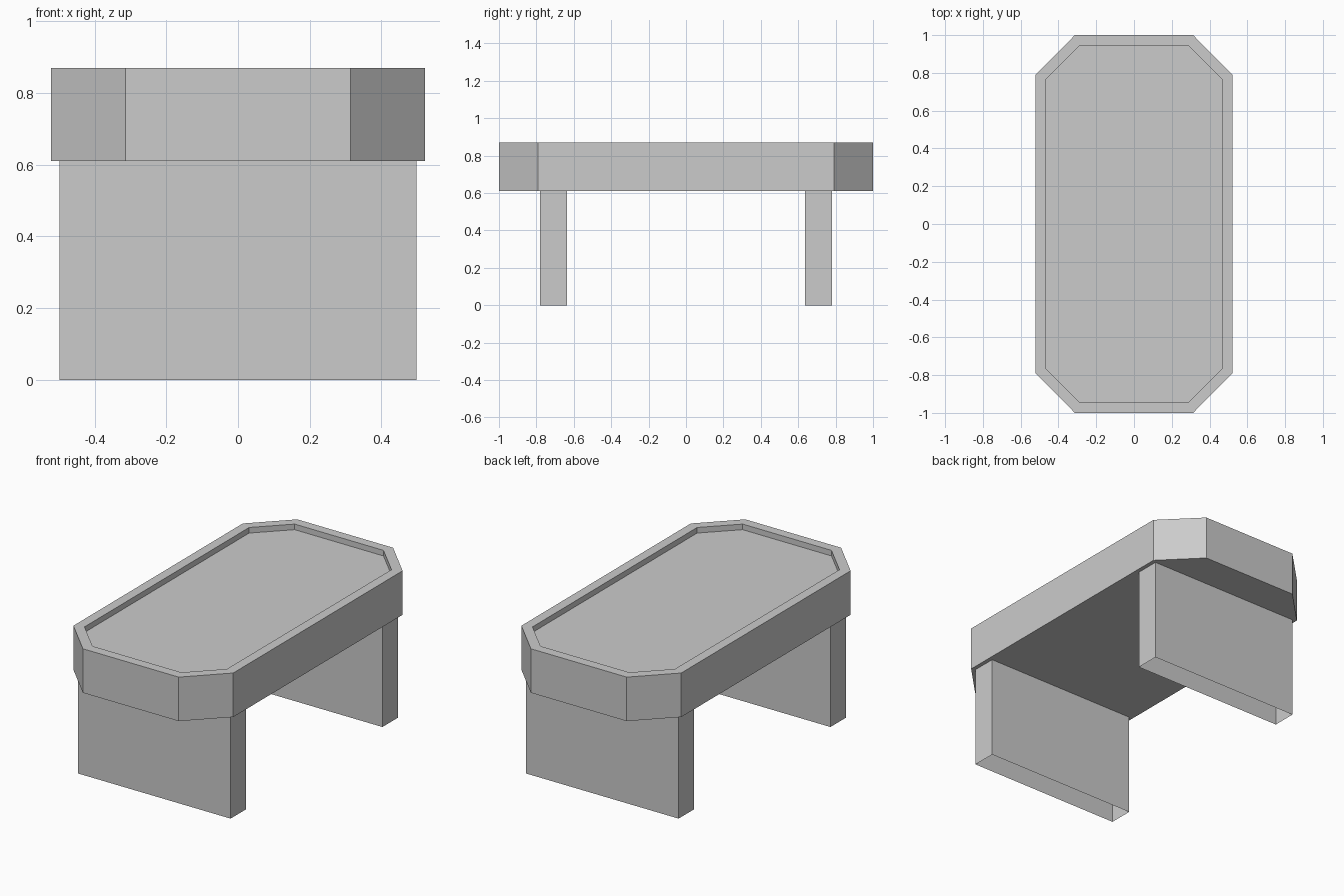
import bpy
import bmesh

if "Cube" in bpy.data.objects:
    bpy.data.objects.remove(bpy.data.objects["Cube"])


def octagon(bm, hx, hy, cx, cy, z):
    """Chamfered rectangle loop, counter-clockwise seen from above."""
    pts = [(hx, -cy), (hx, cy), (cx, hy), (-cx, hy),
           (-hx, cy), (-hx, -cy), (-cx, -hy), (cx, -hy)]
    return [bm.verts.new((x, y, z)) for x, y in pts]


def bridge(bm, a, b):
    n = len(a)
    for i in range(n):
        j = (i + 1) % n
        bm.faces.new((a[i], a[j], b[j], b[i]))


def finish(bm, name):
    mesh = bpy.data.meshes.new(name)
    bm.to_mesh(mesh)
    bm.free()
    obj = bpy.data.objects.new(name, mesh)
    bpy.context.collection.objects.link(obj)
    return obj


# Table top: chamfered slab with a raised rim around a shallow recess
outer = (0.522, 1.0, 0.313, 0.79)
inner = (0.465, 0.943, 0.29, 0.768)
bm = bmesh.new()
loops = [octagon(bm, *outer, 0.61), octagon(bm, *outer, 0.87),
         octagon(bm, *inner, 0.87), octagon(bm, *inner, 0.837)]
for lower, upper in zip(loops, loops[1:]):
    bridge(bm, lower, upper)
bm.faces.new(loops[-1])
bm.faces.new(loops[0][::-1])
finish(bm, "table_top")

# Panel legs: hollow boxes open at the bottom and where they meet the top
for name, side in (("front_leg", -1), ("back_leg", 1)):
    bm = bmesh.new()
    bmesh.ops.create_cube(bm, size=1)
    caps = [f for f in bm.faces if abs(f.normal.z) > 0.5]
    bmesh.ops.delete(bm, geom=caps, context='FACES_ONLY')
    bmesh.ops.scale(bm, vec=(0.996, 0.144, 0.61), verts=bm.verts)
    bmesh.ops.translate(bm, vec=(0, side * 0.708, 0.305), verts=bm.verts)
    finish(bm, name)
